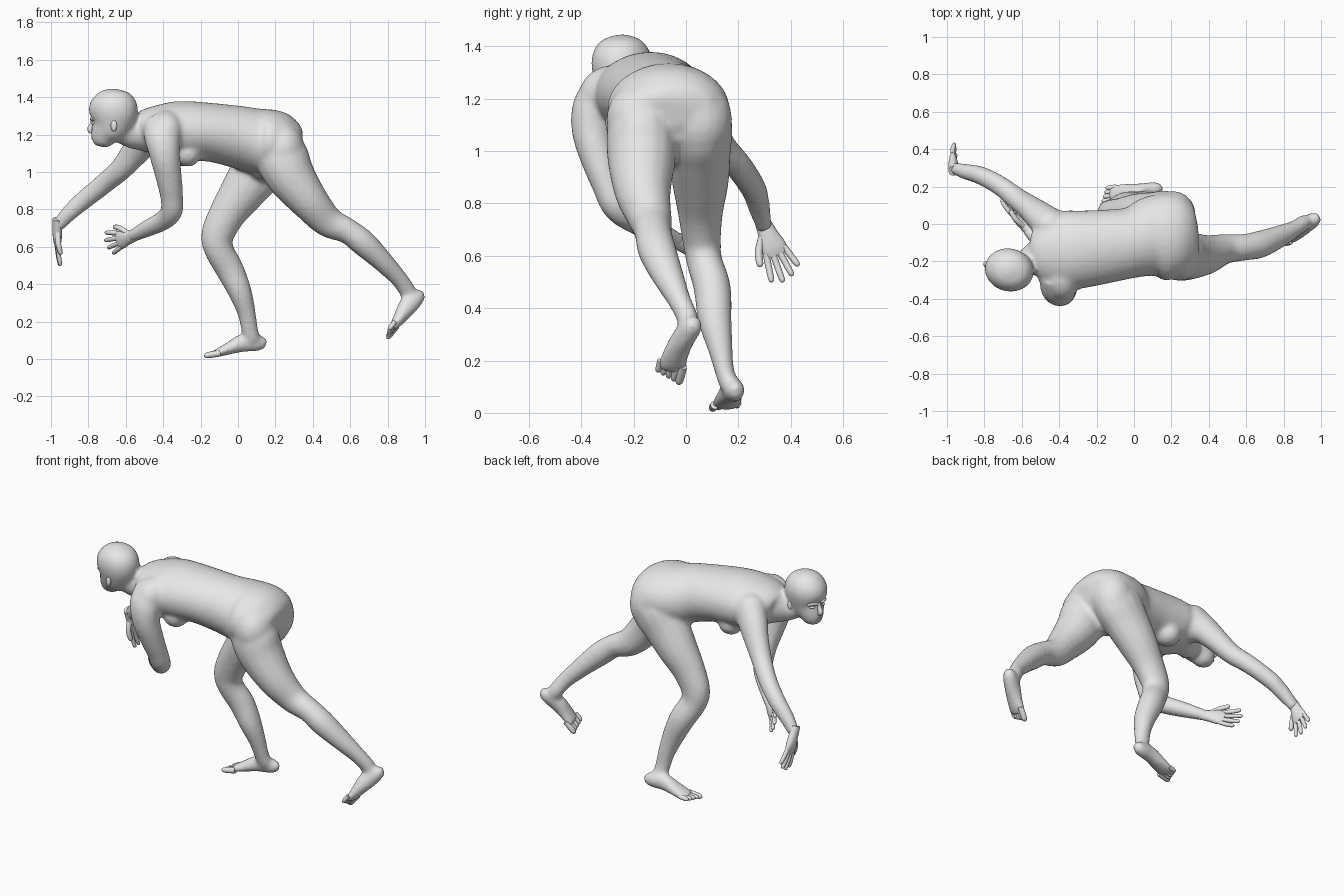
import bpy, bmesh, math
from mathutils import Vector, Matrix

cube = bpy.data.objects.get("Cube")
if cube:
    bpy.data.objects.remove(cube, do_unlink=True)

# One plain clay colour
GREY = (.8, .8, .8, 1)
clay = bpy.data.materials.new("clay grey")
clay.use_nodes = True
clay.diffuse_color = GREY
for node in clay.node_tree.nodes:
    if node.type == 'BSDF_PRINCIPLED':
        node.inputs["Base Color"].default_value = GREY

Y_AXIS = Vector((0, 1, 0))


def smooth_path(sections, steps):
    """Catmull-Rom interpolation of (x, y, z, side radius, other radius)."""
    points, last = [], len(sections) - 1
    for i in range(last):
        a, b = sections[max(i - 1, 0)], sections[i]
        c, d = sections[i + 1], sections[min(i + 2, last)]
        for k in range(steps):
            t = k / steps
            points.append([q + t / 2 * (r - p + t * (2*p - 5*q + 4*r - s + t * (3*(q - r) + s - p)))
                           for p, q, r, s in zip(a, b, c, d)])
    points.append(list(sections[last]))
    return points


def tube(bm, sections, side_hint=Y_AXIS, sides=16, steps=4):
    """Loft elliptical rings along a smoothed path and cap both ends."""
    points = smooth_path(sections, steps)
    centres = [Vector(p[:3]) for p in points]
    rings = []
    for i, p in enumerate(points):
        tangent = (centres[min(i + 1, len(points) - 1)] - centres[max(i - 1, 0)]).normalized()
        side = (side_hint - tangent * side_hint.dot(tangent)).normalized()
        other = tangent.cross(side)
        ring = []
        for k in range(sides):
            angle = math.tau * k / sides
            offset = side * p[3] * math.cos(angle) + other * p[4] * math.sin(angle)
            ring.append(bm.verts.new(centres[i] + offset))
        rings.append(ring)
    for low, high in zip(rings, rings[1:]):
        for k in range(sides):
            m = (k + 1) % sides
            bm.faces.new((low[k], low[m], high[m], high[k]))
    bm.faces.new(rings[0][::-1])
    bm.faces.new(rings[-1])


def ball(bm, centre, radii, rotation=Matrix()):
    """Ellipsoid."""
    matrix = Matrix.Translation(centre) @ rotation @ Matrix.Diagonal((*radii, 1))
    bmesh.ops.create_uvsphere(bm, u_segments=20, v_segments=12, radius=1, matrix=matrix)


def finish(name, bm):
    bmesh.ops.recalc_face_normals(bm, faces=bm.faces[:])
    mesh = bpy.data.meshes.new(name)
    bm.to_mesh(mesh)
    bm.free()
    mesh.materials.append(clay)
    obj = bpy.data.objects.new(name, mesh)
    bpy.context.collection.objects.link(obj)
    bpy.ops.object.select_all(action='DESELECT')
    obj.select_set(True)
    bpy.context.view_layer.objects.active = obj
    bpy.ops.object.shade_smooth_by_angle(angle=math.radians(50))
    return obj


def digit(bm, start, middle, end, r):
    """Rounded finger or toe."""
    tip = end + (end - middle).normalized() * r * .7
    tube(bm, [(*start, r, r), (*middle, r, r), (*end, r * .85, r * .85), (*tip, r * .3, r * .3)],
         Vector((.37, .5, .2)), sides=10, steps=3)


def hand(name, wrist, along, thumb_side, curl):
    w, d = Vector(wrist), Vector(along).normalized()
    a = Vector(thumb_side)
    a = (a - d * a.dot(d)).normalized()
    n = d.cross(a) * curl
    bm = bmesh.new()
    tube(bm, [(*(w + d * t), wide, thick) for t, wide, thick in
              ((-.04, .028, .026), (.03, .037, .026), (.085, .049, .022), (.12, .044, .013))], a)
    for i, length in enumerate((.1, .115, .107, .084)):
        s = (1.5 - i) * .025
        base = w + d * .1 + a * s
        reach = (d + a * s * 6).normalized() * length
        digit(bm, base, base + reach * .55 + n * .3, base + reach + n, .0125)
    digit(bm, w + d * .03 + a * .022, w + d * .08 + a * .06, w + d * .125 + a * .075 + n, .015)
    finish(name, bm)


def toes(name, base, along, big_side):
    b, d, a = Vector(base), Vector(along).normalized(), Vector(big_side).normalized()
    bm = bmesh.new()
    for i in range(5):
        start = b + a * (2 - i) * .022 - d * .02
        length = .075 - .007 * i
        digit(bm, start, start + d * length * .6, start + d * length, .0135 if i else .017)
    finish(name, bm)


body = bmesh.new()

# Torso from collar to pelvis
tube(body, [(-.54, -.14, 1.215, .1, .08), (-.49, -.14, 1.225, .175, .115),
            (-.38, -.14, 1.22, .21, .152), (-.28, -.135, 1.217, .208, .162),
            (-.15, -.12, 1.212, .197, .157), (0, -.097, 1.187, .19, .167),
            (.1, -.07, 1.165, .22, .174), (.19, -.068, 1.16, .235, .172),
            (.26, -.075, 1.155, .21, .152), (.31, -.08, 1.15, .165, .11), (.335, -.08, 1.145, .1, .06)],
     sides=28)
# Breasts, buttocks, groin and shoulder masses
for centre, radii in (((-.27, -.23, 1.1), (.075, .08, .073)), ((-.29, -.04, 1.1), (.075, .08, .073)),
                      ((.24, -.18, 1.12), (.117, .125, .14)), ((.21, .05, 1.12), (.12, .127, .155)),
                      ((.155, -.05, 1.05), (.12, .12, .105)),
                      ((-.385, -.27, 1.215), (.105, .14, .115)), ((-.45, -.01, 1.215), (.1, .1, .115))):
    ball(body, centre, radii)
# Neck
tube(body, [(-.42, -.14, 1.22, .13, .125), (-.5, -.17, 1.215, .1, .11),
            (-.58, -.21, 1.21, .072, .08), (-.66, -.24, 1.25, .065, .07)])

# Left leg, stretched back, with its foot
tube(body, [(.18, -.16, 1.2, .1, .1), (.23, -.17, 1.09, .13, .142), (.28, -.17, .98, .132, .133),
            (.38, -.165, .845, .109, .105), (.48, -.135, .735, .082, .085),
            (.585, -.125, .685, .072, .069), (.67, -.11, .62, .074, .071), (.77, -.07, .525, .062, .058),
            (.86, -.025, .43, .045, .047), (.905, .005, .365, .042, .046), (.92, .01, .33, .035, .04)])
tube(body, [(.993, .038, .34, .024, .026), (.96, .022, .33, .041, .044), (.91, -.01, .285, .045, .052),
            (.875, -.035, .235, .05, .04), (.845, -.05, .19, .055, .028), (.822, -.058, .164, .05, .02)])
toes("left_toes", (.832, -.058, .173), (-.6, -.2, -.78), (.1, .95, -.25))

# Right leg, bent forward, with its foot
tube(body, [(.2, .05, 1.2, .1, .11), (.17, .05, 1.1, .128, .155), (.1, .05, 1, .122, .142),
            (.015, .055, .88, .109, .119), (-.06, .055, .77, .088, .099), (-.11, .06, .66, .074, .089),
            (-.1, .07, .58, .069, .079), (-.045, .1, .48, .072, .076), (.01, .11, .36, .066, .064),
            (.045, .13, .25, .049, .05), (.06, .145, .17, .039, .046), (.075, .165, .1, .036, .046)])
tube(body, [(.15, .195, .078, .022, .024), (.115, .188, .085, .037, .043), (.03, .175, .086, .043, .05),
            (-.04, .165, .06, .053, .036), (-.1, .155, .036, .058, .024), (-.13, .15, .027, .052, .018)])
toes("right_toes", (-.116, .152, .03), (-1, -.12, -.16), (0, -1, -.06))

# Left arm, elbow bent and forearm crossing under the chest
tube(body, [(-.42, -.27, 1.24, .09, .09), (-.405, -.345, 1.18, .085, .095),
            (-.39, -.36, 1.08, .078, .081), (-.37, -.335, .97, .068, .071), (-.355, -.3, .87, .06, .062),
            (-.355, -.265, .79, .058, .06), (-.4, -.2, .74, .054, .054), (-.48, -.12, .7, .045, .047),
            (-.56, -.04, .66, .033, .035), (-.575, -.025, .653, .03, .032)])
hand("left_hand", (-.562, -.036, .657), (-.66, .68, -.2), (-.2, 0, 1), .012)

# Right arm, reaching forward and down
tube(body, [(-.44, -.01, 1.24, .09, .1), (-.5, .04, 1.17, .08, .09), (-.555, .085, 1.1, .067, .075),
            (-.625, .135, 1.015, .059, .062), (-.695, .19, .955, .054, .057),
            (-.755, .228, .905, .052, .054), (-.83, .263, .845, .049, .051), (-.9, .28, .782, .042, .045),
            (-.96, .298, .715, .032, .036), (-.966, .304, .695, .031, .033)])
hand("right_hand", (-.966, .3, .712), (0, .4, -.91), (.1, -.93, -.36), -.01)

# Head frame: forward and sideways axes, turned a little from the spine
TURN = Matrix.Rotation(math.radians(-14), 4, 'Z')
FORWARD, SIDE = TURN @ Vector((-1, 0, 0)), TURN @ Vector((0, 1, 0))


def on_head(forward, side, z):
    return Vector((-.67, -.245, z)) + FORWARD * forward + SIDE * side


# Skull and jaw
profile = ((1.135, .067, .025, .03), (1.155, .062, .052, .054), (1.2, .045, .074, .078),
           (1.25, .013, .096, .111), (1.32, -.002, .115, .133), (1.38, -.002, .108, .122),
           (1.425, 0, .074, .08), (1.446, 0, .018, .018))
tube(body, [(*on_head(f, 0, z), wide, deep) for z, f, wide, deep in profile], SIDE, sides=24)

# Fuse the overlapping parts into one soft skin
skin = finish("body", body)
fuse = skin.modifiers.new("fuse", 'REMESH')
fuse.mode, fuse.voxel_size, fuse.use_smooth_shade = 'VOXEL', .011, True
relax = skin.modifiers.new("relax", 'SMOOTH')
relax.factor, relax.iterations = .5, 14
for modifier in ("fuse", "relax"):
    bpy.ops.object.modifier_apply(modifier=modifier)
bpy.ops.object.shade_smooth()

# Nose
nose = bmesh.new()
tube(nose, [(*on_head(f, 0, z), r, r) for f, z, r in
            ((.11, 1.285, .008), (.115, 1.255, .012), (.124, 1.228, .016), (.112, 1.213, .012))], SIDE)
finish("nose", nose)

# Lips
lips = bmesh.new()
for z in (1.188, 1.178):
    ball(lips, on_head(.107, 0, z), (.01, .022, .006), TURN)
finish("lips", lips)

# Eyes, brows and ears on both sides
eyes, brows, ears = bmesh.new(), bmesh.new(), bmesh.new()
for s in (-1, 1):
    ball(eyes, on_head(.097, s * .038, 1.26), (.013, .017, .008), TURN)
    tube(brows, [(*on_head(f, s * y, z), .009, .008) for f, y, z in
                 ((.112, .014, 1.279), (.107, .04, 1.286), (.088, .066, 1.28))], Vector((0, 0, 1)), sides=8)
    ball(ears, on_head(-.03, s * .095, 1.247), (.018, .013, .031),
         TURN @ Matrix.Rotation(s * .3, 4, 'Z'))
finish("eyes", eyes)
finish("brows", brows)
finish("ears", ears)
